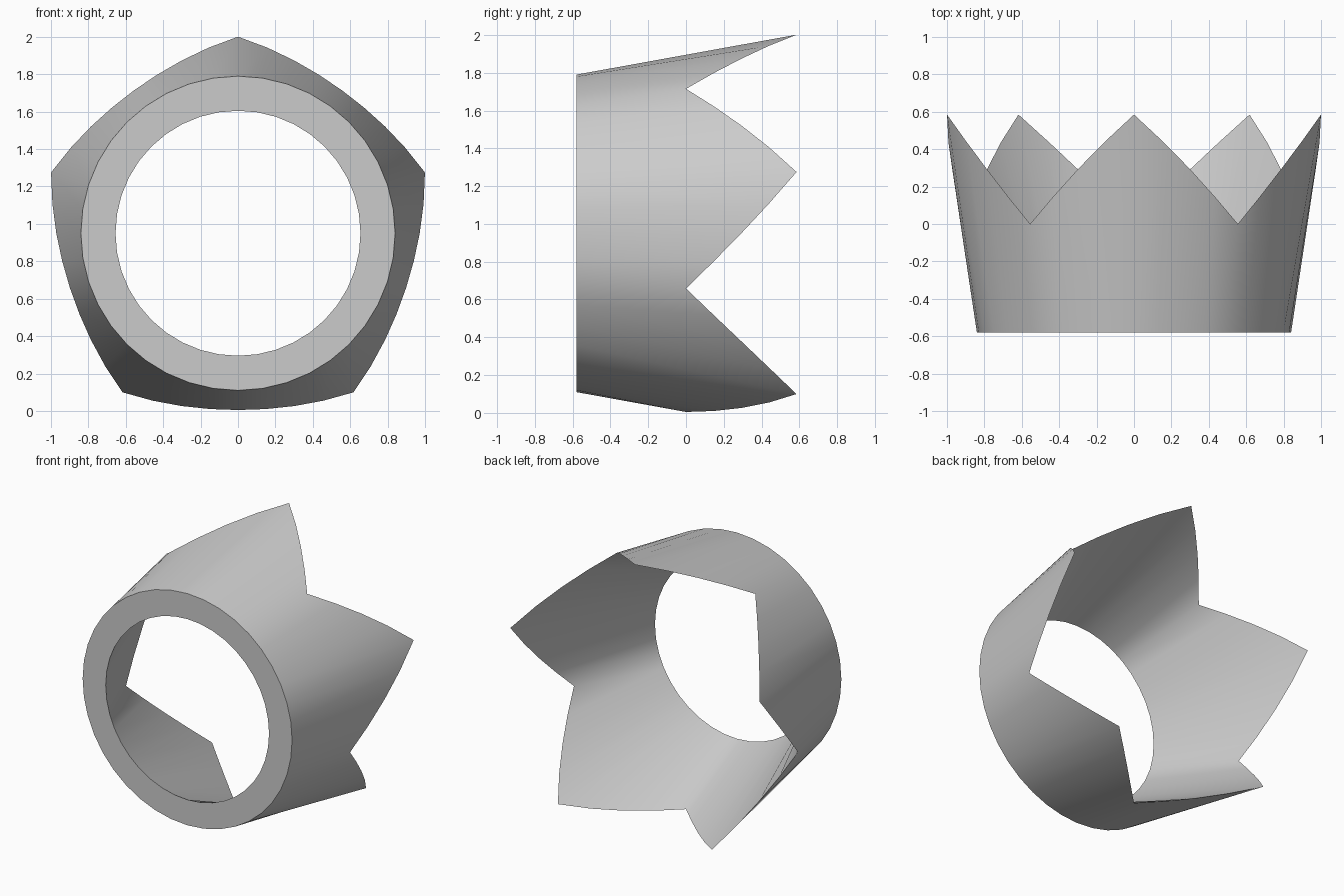
import bpy, bmesh, math

if "Cube" in bpy.data.objects:
    bpy.data.objects.remove(bpy.data.objects["Cube"])

SEGMENTS = 40          # eight steps per crown point
CENTRE_Z = 0.95
FRONT_Y, TIP_Y = -0.58, 0.585

grey = bpy.data.materials.new("plain grey")
grey.diffuse_color = (0.6, 0.6, 0.6, 1)
grey.use_nodes = True
grey.node_tree.nodes["Principled BSDF"].inputs["Base Color"].default_value = grey.diffuse_color


def ring(bm, profile):
    """Closed loop of vertices around y; profile(angle) gives radius and y."""
    verts = []
    for i in range(SEGMENTS):
        a = 2 * math.pi * i / SEGMENTS
        r, y = profile(i)
        verts.append(bm.verts.new((r * math.sin(a), y, CENTRE_Z + r * math.cos(a))))
    return verts


def rim(i):
    """Five points: straight zigzag in depth, rounded pentagon in outline."""
    step = SEGMENTS // 5
    t = abs((i % step) - step / 2) / (step / 2)   # 1 at a tip, 0 at a notch
    return 0.945 + 0.106 * t * t, TIP_Y * t


def bridge(bm, a, b):
    for i in range(SEGMENTS):
        j = (i + 1) % SEGMENTS
        bm.faces.new((a[i], a[j], b[j], b[i]))


# Crown: outer wall, flat front band and inner wall meeting at the pointed rim
bm = bmesh.new()
outer = ring(bm, lambda i: (0.84, FRONT_Y))
inner = ring(bm, lambda i: (0.655, FRONT_Y))
points = ring(bm, rim)
bridge(bm, outer, points)
bridge(bm, points, inner)
bridge(bm, inner, outer)
bmesh.ops.recalc_face_normals(bm, faces=bm.faces)

mesh = bpy.data.meshes.new("crown")
bm.to_mesh(mesh)
bm.free()
mesh.materials.append(grey)
crown = bpy.data.objects.new("crown", mesh)
bpy.context.collection.objects.link(crown)
bpy.context.view_layer.objects.active = crown
crown.select_set(True)
bpy.ops.object.shade_smooth_by_angle(angle=math.radians(35))
